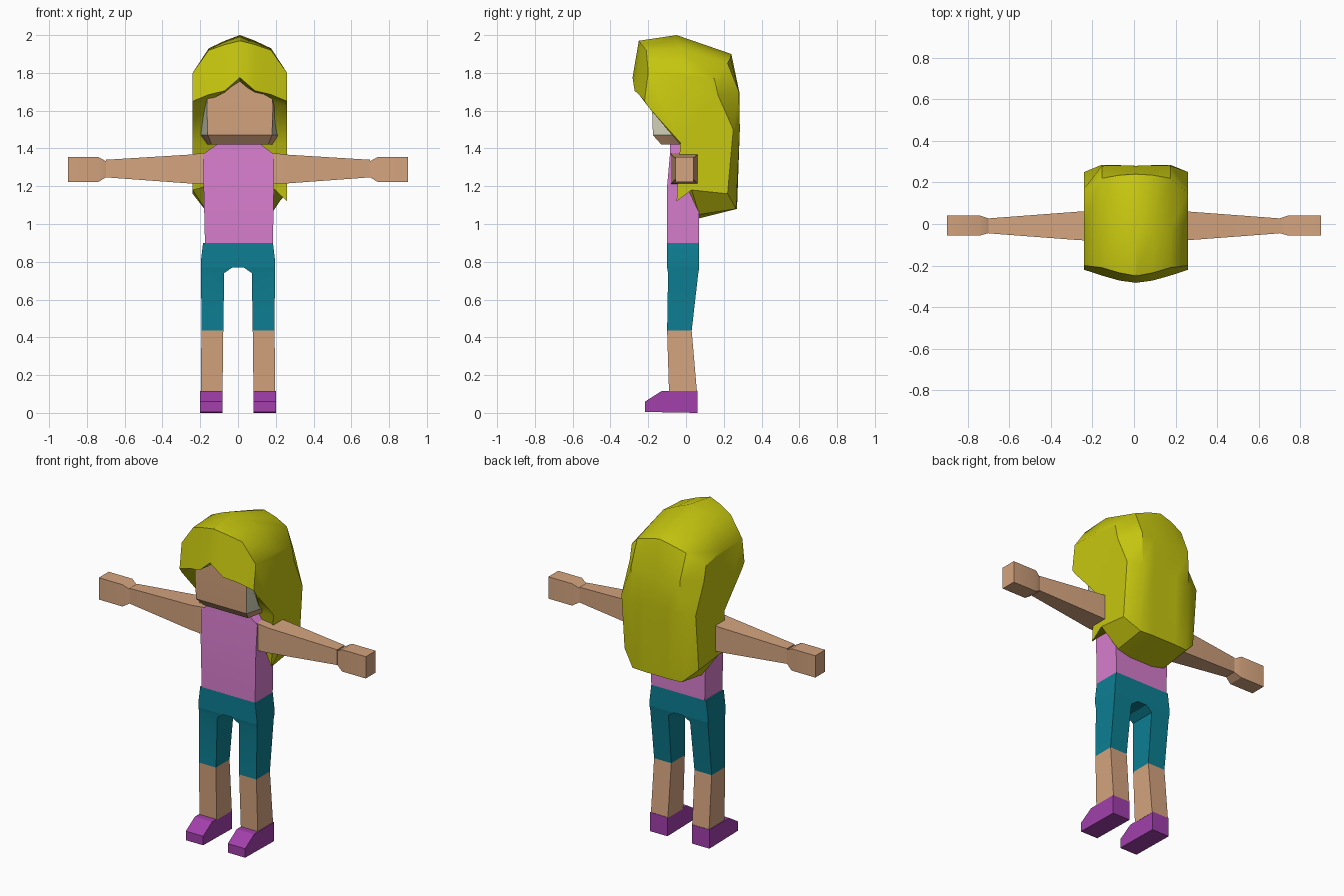
import bpy, bmesh, math


def material(name, rgb):
    m = bpy.data.materials.new(name)
    m.diffuse_color = (*rgb, 1)
    return m


SKIN = material("skin", (0.66, 0.37, 0.21))
HAIR = material("hair_yellow", (0.57, 0.57, 0.005))
PINK = material("shirt_pink", (0.68, 0.205, 0.61))
TEAL = material("shorts_teal", (0.004, 0.21, 0.29))
PURPLE = material("shoe_purple", (0.36, 0.05, 0.41))
GREY = material("pale_grey", (0.6, 0.6, 0.45))


def loft(name, rings, mats, rule=None, smooth=30):
    """Skin a list of equal-length point rings, capping both ends."""
    bm = bmesh.new()
    vs = [[bm.verts.new(p) for p in r] for r in rings]
    n = len(rings[0])
    for a, b in zip(vs, vs[1:]):
        for i in range(n):
            j = (i + 1) % n
            bm.faces.new((a[i], a[j], b[j], b[i]))
    bm.faces.new(vs[0])
    bm.faces.new(vs[-1])
    bmesh.ops.recalc_face_normals(bm, faces=bm.faces)
    if rule:
        for f in bm.faces:
            f.material_index = rule(f)
    me = bpy.data.meshes.new(name)
    bm.to_mesh(me)
    bm.free()
    for m in mats:
        me.materials.append(m)
    ob = bpy.data.objects.new(name, me)
    bpy.context.collection.objects.link(ob)
    bpy.context.view_layer.objects.active = ob
    ob.select_set(True)
    bpy.ops.object.shade_smooth_by_angle(angle=math.radians(smooth))
    ob.select_set(False)
    return ob


def rect_z(z, x0, x1, y0, y1):
    return [(x0, y0, z), (x1, y0, z), (x1, y1, z), (x0, y1, z)]


def rect_x(x, y0, y1, z0, z1):
    return [(x, y0, z0), (x, y1, z0), (x, y1, z1), (x, y0, z1)]


# Torso and hips
loft("shirt", [rect_z(0.90, -0.175, 0.185, -0.10, 0.07),
               rect_z(1.20, -0.182, 0.19, -0.10, 0.07),
               rect_z(1.37, -0.185, 0.19, -0.085, 0.06),
               rect_z(1.43, -0.10, 0.11, -0.085, 0.03)], [PINK])
loft("shorts_hips", [rect_z(0.77, -0.197, 0.197, -0.10, 0.07),
                     rect_z(0.80, -0.197, 0.197, -0.10, 0.07),
                     rect_z(0.90, -0.185, 0.185, -0.10, 0.07)], [TEAL])

# Limbs, built once per side
for side, s in (("left", -1), ("right", 1)):
    loft(side + "_shorts_leg", [rect_z(0.435, s * 0.078, s * 0.194, -0.10, 0.03),
                                rect_z(0.74, s * 0.073, s * 0.195, -0.095, 0.065),
                                rect_z(0.77, s * 0.03, s * 0.197, -0.10, 0.07)], [TEAL])
    loft(side + "_shin", [rect_z(0.11, s * 0.082, s * 0.196, -0.09, 0.058),
                          rect_z(0.435, s * 0.078, s * 0.194, -0.10, 0.03)], [SKIN])
    shoe = [(0.06, 0), (0.06, 0.115), (-0.13, 0.115), (-0.217, 0.06), (-0.217, 0.005)]
    loft(side + "_shoe", [[(s * x, y, z) for y, z in shoe] for x in (0.083, 0.2)], [PURPLE])
    loft(side + "_arm", [rect_x(s * 0.15, -0.08, 0.06, 1.21, 1.38),
                         rect_x(s * 0.26, -0.078, 0.06, 1.215, 1.367),
                         rect_x(s * 0.70, -0.045, 0.027, 1.247, 1.34)], [SKIN])
    loft(side + "_hand", [rect_x(s * 0.695, -0.042, 0.025, 1.25, 1.33),
                          rect_x(s * 0.74, -0.055, 0.04, 1.222, 1.355),
                          rect_x(s * 0.90, -0.055, 0.04, 1.222, 1.355)], [SKIN])


# Head: flat face, flaring grey sides, tapered jaw
def head_ring(z, front, back, y0, y1):
    c = 0.01
    return [(c - front, y0, z), (c + front, y0, z), (c + back, -0.03, z),
            (c + back, y1, z), (c - back, y1, z), (c - back, -0.03, z)]


loft("head", [head_ring(1.42, 0.15, 0.17, -0.13, 0.10),
              head_ring(1.47, 0.17, 0.212, -0.175, 0.15),
              head_ring(1.62, 0.175, 0.20, -0.18, 0.16),
              head_ring(1.80, 0.165, 0.17, -0.18, 0.14)],
     [SKIN, GREY],
     lambda f: int(abs(f.normal.x) > 0.6 and f.calc_center_median().z > 1.48))

# Hair: side profiles (y, z) from the centre line outwards, mirrored
PROFILES = {
    0.0: [(-0.283, 1.775), (-0.25, 1.97), (-0.05, 2.0), (0.24, 1.90), (0.28, 1.70),
          (0.28, 1.50), (0.27, 1.08), (0.07, 1.03), (0.05, 1.25), (0.0, 1.42), (-0.10, 1.74)],
    0.08: [(-0.272, 1.705), (-0.235, 1.95), (-0.04, 1.97), (0.235, 1.88), (0.282, 1.70),
           (0.283, 1.50), (0.27, 1.08), (0.07, 1.03), (0.05, 1.25), (0.0, 1.42), (-0.10, 1.69)],
    0.165: [(-0.248, 1.685), (-0.21, 1.92), (-0.03, 1.93), (0.22, 1.85), (0.28, 1.70),
            (0.285, 1.50), (0.265, 1.08), (0.07, 1.05), (0.0, 1.20), (-0.03, 1.42), (-0.13, 1.65)],
    0.25: [(-0.22, 1.65), (-0.20, 1.80), (0.0, 1.80), (0.15, 1.77), (0.17, 1.68),
           (0.25, 1.50), (0.22, 1.16), (0.03, 1.18), (-0.05, 1.12), (-0.03, 1.43), (-0.20, 1.62)],
}
keys = sorted(PROFILES)
hair = [[(0.01 + x, y, z) for y, z in PROFILES[abs(x)]]
        for x in [-k for k in keys[:0:-1]] + keys]
hair[0][8] = (-0.24, -0.03, 1.18)  # shorter lock on one side
loft("hair", hair, [HAIR], smooth=35)
